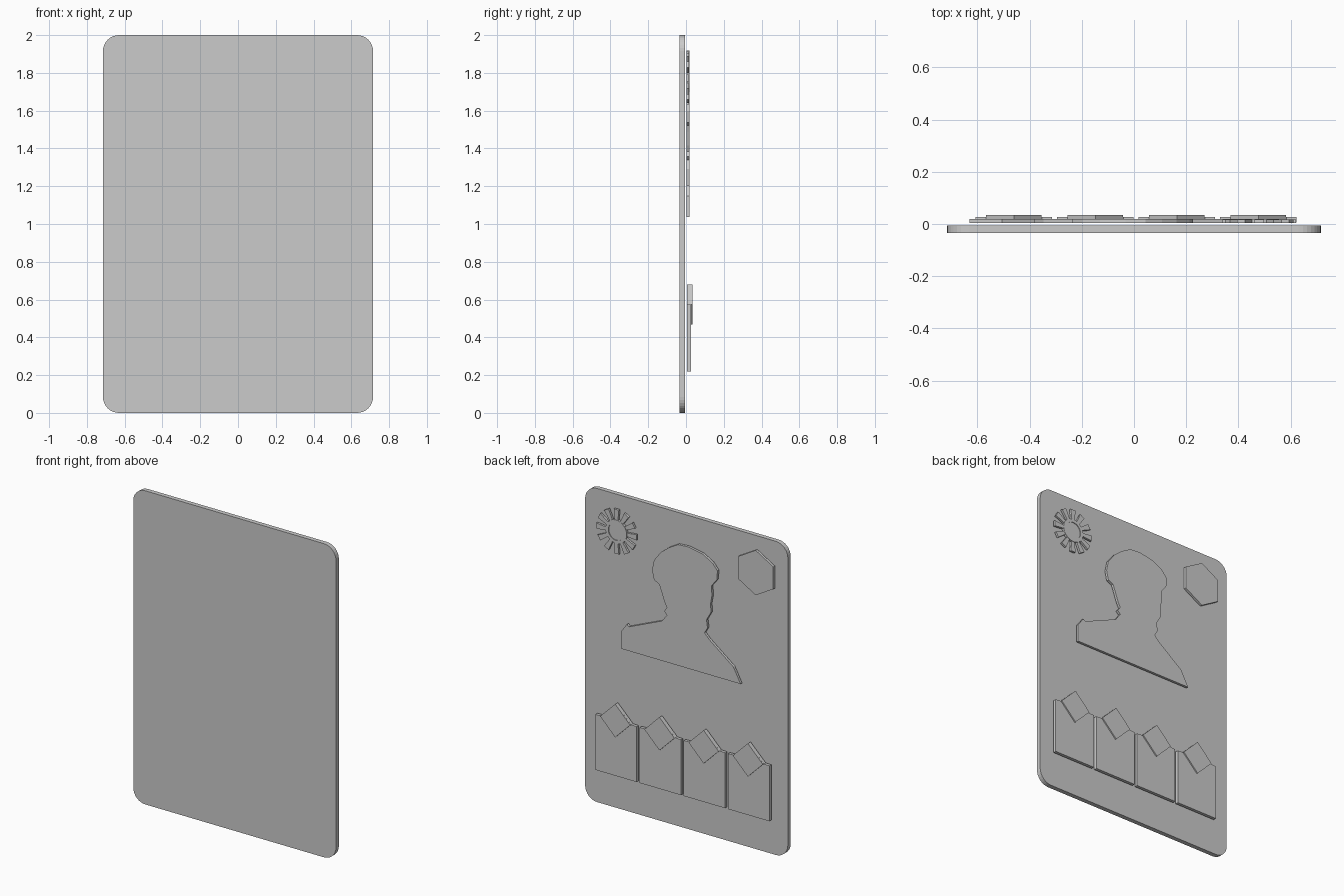
import bpy, bmesh
from math import sin, cos, pi

if "Cube" in bpy.data.objects:
    bpy.data.objects.remove(bpy.data.objects["Cube"])


def plate(name, outlines, y0, y1):
    """Extrude (x, z) outlines from y0 to y1 into one object."""
    bm = bmesh.new()
    for pts in outlines:
        f = bm.faces.new([bm.verts.new((x, y0, z)) for x, z in pts])
        ext = bmesh.ops.extrude_face_region(bm, geom=[f])
        for v in ext["geom"]:
            if isinstance(v, bmesh.types.BMVert):
                v.co.y = y1
    bmesh.ops.recalc_face_normals(bm, faces=bm.faces)
    me = bpy.data.meshes.new(name)
    bm.to_mesh(me)
    bm.free()
    ob = bpy.data.objects.new(name, me)
    bpy.context.collection.objects.link(ob)
    return ob


def ngon(cx, cz, r, n, start=pi / 2):
    return [(cx + r * cos(start + 2 * pi * i / n),
             cz + r * sin(start + 2 * pi * i / n)) for i in range(n)]


# Backing panel with rounded corners
W, H, R = 0.715, 2.0, 0.085
panel = []
for k, (cx, cz) in enumerate([(W - R, H - R), (R - W, H - R), (R - W, R), (W - R, R)]):
    for i in range(9):
        a = pi / 2 * (k + i / 8)
        panel.append((cx + R * cos(a), cz + R * sin(a)))
plate("panel", [panel], -0.034, -0.005)

# Bust silhouette with a domed cap and shoulders
bust = [(.445, 1.037), (.445, 1.147), (.403, 1.204), (.39, 1.191), (.156, 1.291),
        (.121, 1.338), (.142, 1.358), (.121, 1.383), (.138, 1.416), (.163, 1.486),
        (.177, 1.521), (.212, 1.537), (.226, 1.597), (.212, 1.664), (.163, 1.728),
        (.107, 1.772), (.044, 1.808), (-.032, 1.813), (-.13, 1.795), (-.2, 1.756),
        (-.235, 1.715), (-.231, 1.657), (-.193, 1.608), (-.196, 1.545), (-.186, 1.491),
        (-.19, 1.44), (-.158, 1.382), (-.165, 1.333), (-.144, 1.295), (-.179, 1.26),
        (-.347, 1.133), (-.399, 1.037)]
plate("bust_silhouette", [bust], 0.003, 0.019)

# Hexagonal badge
plate("hexagon_badge", [ngon(-0.505, 1.775, 0.143, 6)], 0.003, 0.019)

# Sunburst: flared rays, disc and raised ring
SX, SZ = 0.48, 1.773
rays = []
for i in range(12):
    a = 2 * pi * i / 12
    u, v = (cos(a), sin(a)), (-sin(a), cos(a))
    rays.append([(SX + r * u[0] + w * v[0], SZ + r * u[1] + w * v[1])
                 for r, w in ((.074, -.011), (.141, -.018), (.141, .018), (.074, .011))])
plate("sunburst_rays", rays, 0.003, 0.017)
plate("sunburst_disc", [ngon(SX, SZ, 0.055, 32)], 0.003, 0.014)
bm = bmesh.new()
loops = []
for r, y in ((.075, .003), (.075, .019), (.055, .019), (.055, .003)):
    loops.append([bm.verts.new((x, y, z)) for x, z in ngon(SX, SZ, r, 32)])
for k in range(4):
    p, q = loops[k], loops[(k + 1) % 4]
    for i in range(32):
        j = (i + 1) % 32
        bm.faces.new((p[i], p[j], q[j], q[i]))
bmesh.ops.recalc_face_normals(bm, faces=bm.faces)
me = bpy.data.meshes.new("sunburst_ring")
bm.to_mesh(me)
bm.free()
bpy.context.collection.objects.link(bpy.data.objects.new("sunburst_ring", me))

# Row of four peaked cards, each with a raised diamond
for n in range(4):
    cx = 0.476 - 0.312 * n
    card = [(cx - .146, .22), (cx + .146, .22), (cx + .146, .573), (cx + .107, .575),
            (cx, .68), (cx - .107, .575), (cx - .146, .573)]
    plate(f"card_{n + 1}", [card], 0.006, 0.026)
    plate(f"card_diamond_{n + 1}", [ngon(cx, .575, .106, 4)], 0.024, 0.034)
